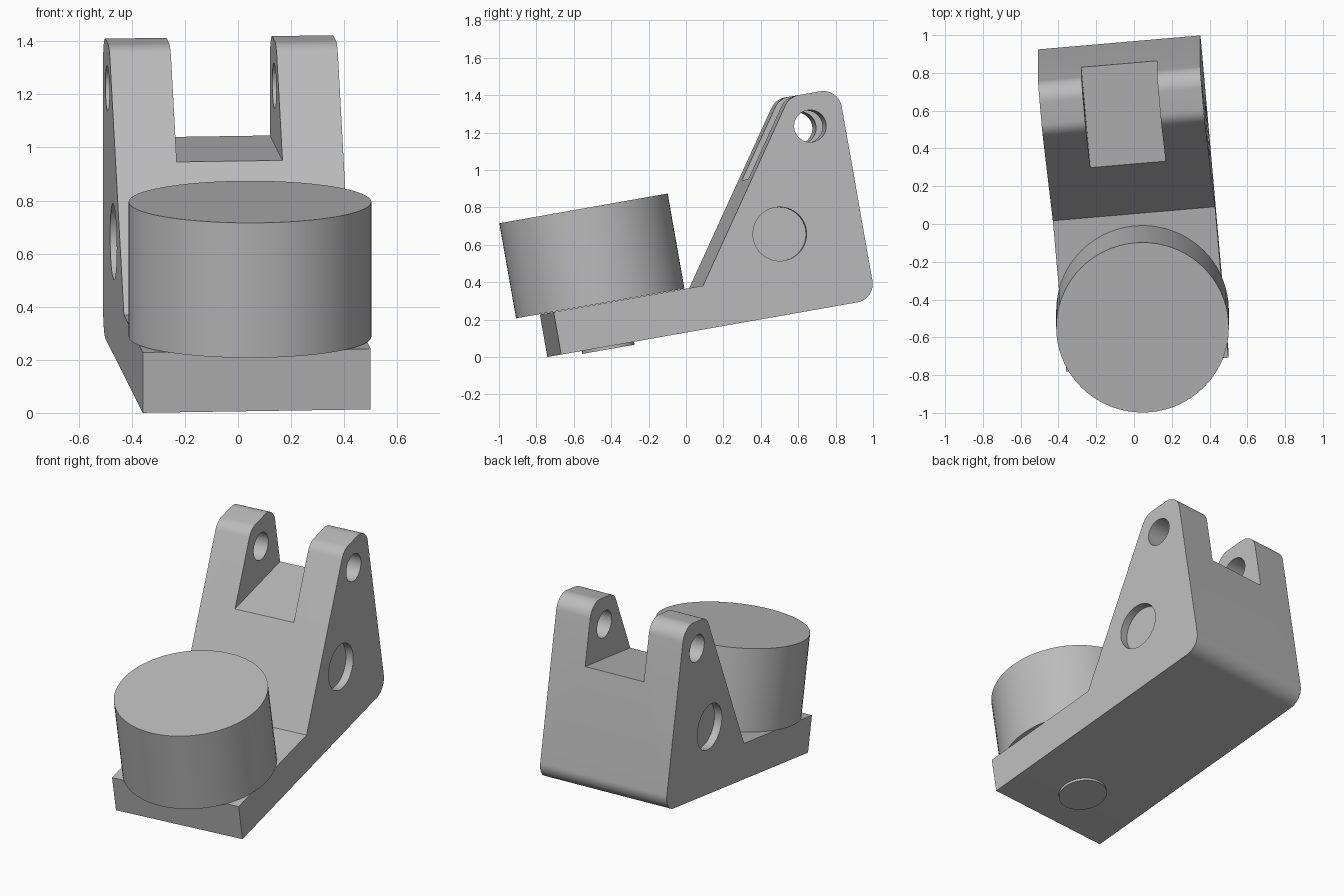
import bpy, bmesh, math
from mathutils import Matrix, Vector

cube = bpy.data.objects.get("Cube")
if cube:
    bpy.data.objects.remove(cube, do_unlink=True)

# The whole bracket is modelled square, then tilted and turned
TILT = Matrix.Rotation(math.radians(10), 4, 'X') @ Matrix.Rotation(math.radians(5), 4, 'Z')
CX = 0.01            # middle of the width
HALF = 0.431         # half width of the body
BASE = 0.129         # underside height
PLATE = BASE + 0.231
TOP = BASE + 1.146
FRONT, BACK = -0.696, 1.018
BOSS_Y = -0.404

grey = bpy.data.materials.new("plain grey")
grey.use_nodes = True
grey.diffuse_color = (0.5, 0.5, 0.5, 1)
grey.node_tree.nodes["Principled BSDF"].inputs["Base Color"].default_value = (0.5, 0.5, 0.5, 1)


def finish(name, bm):
    bmesh.ops.recalc_face_normals(bm, faces=bm.faces)
    mesh = bpy.data.meshes.new(name)
    bm.to_mesh(mesh)
    bm.free()
    mesh.materials.append(grey)
    ob = bpy.data.objects.new(name, mesh)
    bpy.context.collection.objects.link(ob)
    ob.matrix_world = TILT
    return ob


def cylinder(name, centre, radius, depth, axis='Z', sides=72):
    bm = bmesh.new()
    turn = Matrix.Rotation(math.pi / 2, 4, 'Y') if axis == 'X' else Matrix()
    bmesh.ops.create_cone(bm, cap_ends=True, segments=sides, radius1=radius, radius2=radius,
                          depth=depth, matrix=Matrix.Translation(centre) @ turn)
    return finish(name, bm)


def box(name, centre, size):
    bm = bmesh.new()
    bmesh.ops.create_cube(bm, size=1, matrix=Matrix.Translation(centre) @ Matrix.Diagonal((*size, 1)))
    return finish(name, bm)


def rounded(points):
    """Replace each corner (y, z, radius) by an arc; radius 0 stays sharp."""
    out = []
    for i, (y, z, r) in enumerate(points):
        p = Vector((y, z))
        if r == 0:
            out.append(p)
            continue
        a = (Vector(points[i - 1][:2]) - p).normalized()
        b = (Vector(points[(i + 1) % len(points)][:2]) - p).normalized()
        half = a.angle(b) / 2
        centre = p + (a + b).normalized() * (r / math.sin(half))
        start = p + a * (r / math.tan(half)) - centre
        end = p + b * (r / math.tan(half)) - centre
        steps = 12
        sweep = start.angle_signed(end)
        for k in range(steps + 1):
            out.append(centre + Matrix.Rotation(-sweep * k / steps, 2) @ start)
    return out


def smooth(ob):
    bpy.ops.object.select_all(action='DESELECT')
    ob.select_set(True)
    bpy.context.view_layer.objects.active = ob
    bpy.ops.object.shade_smooth_by_angle(angle=math.radians(30))


def cut(ob, cutter):
    cutter.hide_render = True
    bpy.context.view_layer.update()
    bpy.context.view_layer.objects.active = ob
    mod = ob.modifiers.new("cut", 'BOOLEAN')
    mod.operation = 'DIFFERENCE'
    mod.solver = 'EXACT'
    mod.object = cutter
    bpy.ops.object.modifier_apply(modifier=mod.name)
    bpy.data.objects.remove(cutter, do_unlink=True)


# Bracket body: side profile with a sloping front and rounded corners
profile = rounded([(FRONT, BASE, 0), (BACK, BASE, 0.1), (BACK, TOP, 0.1),
                   (0.75, TOP, 0.1), (0.118, PLATE, 0), (FRONT, PLATE, 0)])
bm = bmesh.new()
face = bm.faces.new([bm.verts.new((CX - HALF, p.x, p.y)) for p in profile])
ext = bmesh.ops.extrude_face_region(bm, geom=[face], use_keep_orig=True)
bmesh.ops.translate(bm, vec=(2 * HALF, 0, 0),
                    verts=[v for v in ext["geom"] if isinstance(v, bmesh.types.BMVert)])
body = finish("bracket_body", bm)

# Slot between the two lugs
cut(body, box("slot_cutter", (CX, 0.75, BASE + 1.25), (0.4, 1.4, 1.0)))
# Pin hole through both lugs
cut(body, cylinder("pin_cutter", (CX, 0.833, BASE + 0.972), 0.086, 2, 'X'))
# Shallow round recess on each side
for side in (-1, 1):
    cut(body, cylinder("recess_cutter", (CX + side * (HALF + 0.05), 0.572, BASE + 0.432),
                       0.144, 0.2, 'X'))
smooth(body)

# Large drum standing on the plate, and its pivot showing underneath
smooth(cylinder("drum", (CX, BOSS_Y, PLATE + 0.26), 0.457, 0.516))
smooth(cylinder("pivot_end", (CX, BOSS_Y, BASE + 0.02), 0.142, 0.072))
